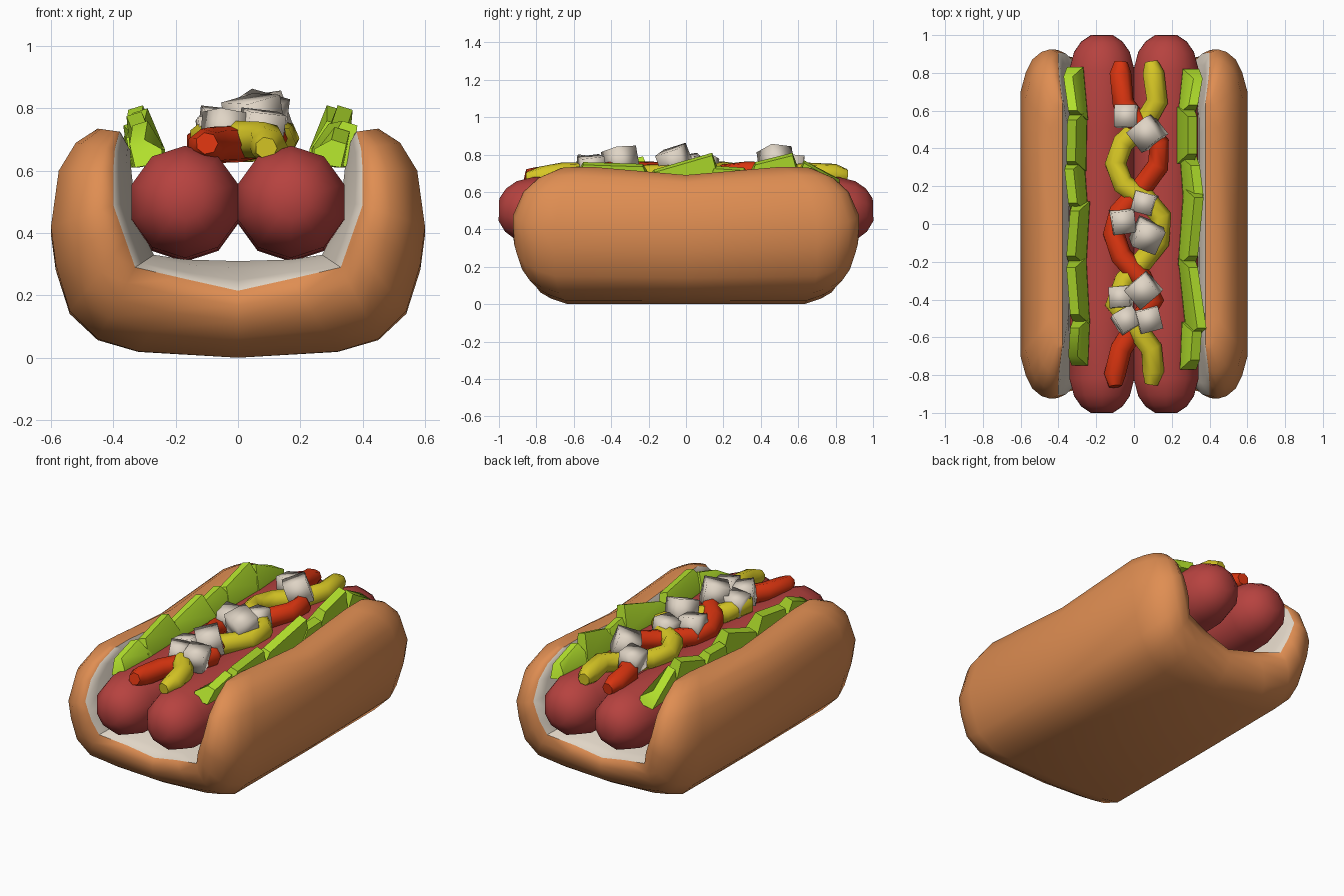
import bpy, bmesh, math, random
from mathutils import Vector, Euler

if "Cube" in bpy.data.objects:
    bpy.data.objects.remove(bpy.data.objects["Cube"])

random.seed(4)


def material(name, rgb):
    m = bpy.data.materials.new(name)
    m.diffuse_color = (*rgb, 1)
    m.use_nodes = True
    m.node_tree.nodes["Principled BSDF"].inputs["Base Color"].default_value = m.diffuse_color
    return m


CRUST = material("crust_orange", (0.74, 0.27, 0.085))
CREAM = material("cream_white", (0.74, 0.66, 0.56))
MEAT = material("sausage_red", (0.47, 0.055, 0.05))
KETCHUP = material("ketchup_red", (0.70, 0.035, 0.005))
MUSTARD = material("mustard_yellow", (0.68, 0.57, 0.018))
GREEN = material("lettuce_green", (0.44, 0.74, 0.025))


def finish(name, bm, mats, angle=40):
    bmesh.ops.recalc_face_normals(bm, faces=bm.faces[:])
    me = bpy.data.meshes.new(name)
    bm.to_mesh(me)
    bm.free()
    for m in mats:
        me.materials.append(m)
    ob = bpy.data.objects.new(name, me)
    bpy.context.collection.objects.link(ob)
    bpy.ops.object.select_all(action='DESELECT')
    ob.select_set(True)
    bpy.context.view_layer.objects.active = ob
    bpy.ops.object.shade_smooth_by_angle(angle=math.radians(angle))
    return ob


def tube(name, path, radii, sides, mat):
    bm = bmesh.new()
    path = [Vector(p) for p in path]
    rings = []
    for i, p in enumerate(path):
        t = (path[min(i + 1, len(path) - 1)] - path[max(i - 1, 0)]).normalized()
        side = t.cross(Vector((0, 0, 1))).normalized()
        up = side.cross(t)
        rings.append([bm.verts.new(p + radii[i] * (math.cos(a) * side + math.sin(a) * up))
                      for a in [2 * math.pi * (k + 0.5) / sides for k in range(sides)]])
    for a, b in zip(rings, rings[1:]):
        for k in range(sides):
            j = (k + 1) % sides
            bm.faces.new((a[k], a[j], b[j], b[k]))
    bm.faces.new(rings[0])
    bm.faces.new(rings[-1])
    return finish(name, bm, [mat], 62)


# Bun: half profiles from bottom centre to arm top (crust, end rim, cream hollow)
outer = [(0, 0), (.32, .02), (.45, .06), (.54, .15), (.585, .30), (.60, .42), (.575, .60), (.52, .69), (.45, .735)]
rim = [(0, .215), (.17, .253), (.33, .29), (.36, .376), (.38, .433), (.40, .49), (.40, .60), (.395, .67), (.38, .725)]
hollow = [(0, .31), (.17, .315), (.27, .33), (.30, .39), (.315, .44), (.33, .50), (.34, .58), (.345, .63), (.345, .665)]
reach = [.83, .85, .89, .92, .925, .925, .87, .79, .67]
stations = [(0, 1), (.76, 1), (.87, .86), (.94, .70), (.985, .45), (1, .22), (.98, 0)]
hollow_stations = [(0, 1), (.70, 1), (.80, .75), (.91, .35)]

bm = bmesh.new()


def bun_row(t, f, shape):
    row = []
    for i in list(range(8, 0, -1)) + list(range(9)):
        s = -1 if len(row) < 8 else 1
        x = rim[i][0] + f * (shape[i][0] - rim[i][0])
        z = rim[i][1] + f * (shape[i][1] - rim[i][1])
        if t == 0:
            z *= .94
        row.append(bm.verts.new((s * x, t * reach[i], z)))
    return row


def bun_skin(a, b, idx):
    for k in range(16):
        bm.faces.new((a[k], a[k + 1], b[k + 1], b[k])).material_index = idx


def lip_pair(t):
    z = .725 * (.94 if t == 0 else 1)
    return {e: bm.verts.new(((-1 if e == 0 else 1) * .378, t * reach[8], z)) for e in (0, 16)}


mid_out, mid_in, mid_lip = bun_row(0, 1, outer), bun_row(0, 1, hollow), lip_pair(0)
for s in (-1, 1):
    out = [mid_out] + [bun_row(s * t, f, outer) for t, f in stations[1:]]
    inn = [mid_in] + [bun_row(s * t, f, hollow) for t, f in hollow_stations[1:]]
    lip = [mid_lip] + [lip_pair(s * t) for t, f in stations[1:4]]
    for a, b in zip(out, out[1:]):
        bun_skin(a, b, 0)
    for a, b in zip(inn, inn[1:] + [out[-1]]):
        bun_skin(a, b, 1)
    for e in (0, 16):  # arm tops: crust outside the lip, cream inside it
        for k in range(3):
            bm.faces.new((out[k][e], out[k + 1][e], lip[k + 1][e], lip[k][e]))
            bm.faces.new((lip[k][e], lip[k + 1][e], inn[k + 1][e], inn[k][e])).material_index = 1
        bm.faces.new([out[k][e] for k in range(3, 7)] + [lip[3][e]])
        bm.faces.new((lip[3][e], out[6][e], inn[3][e])).material_index = 1
finish("bun", bm, [CRUST, CREAM], 50)

# Two sausages, sagging slightly in the middle
ends = [(1.0, .06), (.965, .115), (.91, .155), (.82, .18), (.5, .182)]
prof = [(-y, r) for y, r in ends] + [(0, .182)] + [(y, r) for y, r in reversed(ends)]
for s, n in ((-1, "left"), (1, "right")):
    tube(n + "_sausage", [(s * .17, y, .505 - .015 * (1 - y * y)) for y, r in prof],
         [r for y, r in prof], 10, MEAT)

# Sauce strands weaving across each other
red = [(-.07, .86), (-.075, .80), (-.06, .64), (.02, .53), (.13, .42), (.125, .31), (.03, .18),
       (-.08, .06), (-.11, -.05), (-.07, -.17), (.04, -.29), (.10, -.40), (.02, -.52), (-.07, -.66),
       (-.105, -.80), (-.10, -.86)]
yellow = [(.09, .86), (.10, .80), (.12, .65), (.05, .53), (-.06, .43), (-.10, .32), (-.06, .21),
          (.06, .13), (.14, .04), (.13, -.09), (.04, -.20), (-.05, -.30), (-.10, -.42), (0, -.54),
          (.09, -.66), (.10, -.78), (.09, -.85)]
for n, pts, m, ph in (("ketchup_strand", red, KETCHUP, 0), ("mustard_strand", yellow, MUSTARD, 1)):
    last = len(pts) - 1
    path = [(x, y, .692 + (.012 if (i // 3 + ph) % 2 else -.004) - .03 * abs(y) ** 4)
            for i, (x, y) in enumerate(pts)]
    tube(n, path, [.036 if i in (0, last) else .06 for i in range(last + 1)], 7, m)

# Lettuce flaps: (y0, y1, x0, x1, top0, top1), one row on each side
leaves = {
    1: [(-.77, -.52, .30, .31, .70, .74), (-.60, -.18, .335, .29, .76, .75), (-.22, .19, .29, .32, .72, .81),
        (.10, .36, .32, .30, .74, .73), (.32, .62, .285, .285, .76, .81), (.58, .82, .29, .315, .77, .69)],
    -1: [(-.75, -.50, .30, .29, .70, .76), (-.53, -.18, .29, .31, .74, .79), (-.22, .12, .31, .29, .72, .80),
         (.06, .34, .30, .32, .74, .76), (.28, .60, .31, .305, .74, .81), (.55, .83, .30, .325, .78, .70)]}
for s, rows in leaves.items():
    bm = bmesh.new()
    for y0, y1, x0, x1, t0, t1 in rows:
        rings = []
        for y, x, t, lean in ((y0, x0, t0, .05), (y1, x1, t1, -.05)):
            section = [(-.06, .625, 0), (.03, .61, 0), (.048, t - .015, lean), (.0, t, lean), (-.055, .67, 0)]
            rings.append([bm.verts.new((s * (x + dx), y + dy, z)) for dx, z, dy in section])
        a, b = rings
        for k in range(5):
            j = (k + 1) % 5
            bm.faces.new((a[k], a[j], b[j], b[k]))
        bm.faces.new(a)
        bm.faces.new(b)
    finish("right_lettuce" if s > 0 else "left_lettuce", bm, [GREEN], 45)

# Chopped onion: tilted cubes (x, y, z, size, turn)
onions = [(-.04, .57, .735, .115, 0), (.07, .48, .765, .135, 40), (.055, .11, .73, .11, 75),
          (-.06, .015, .735, .12, 8), (.07, -.06, .765, .135, 65), (.05, -.35, .765, .135, 40),
          (-.07, -.39, .72, .11, 5), (-.04, -.51, .73, .115, 30), (.075, -.505, .73, .12, 15)]
for i, (x, y, z, size, turn) in enumerate(onions):
    bm = bmesh.new()
    bmesh.ops.create_cube(bm, size=size)
    ob = finish("onion_piece_%d" % (i + 1), bm, [CREAM], 100)
    tilt = .5 if size > .13 else .18
    ob.location = (x, y, z)
    ob.rotation_euler = Euler((random.uniform(-tilt, tilt), random.uniform(-tilt, tilt), math.radians(turn)))
